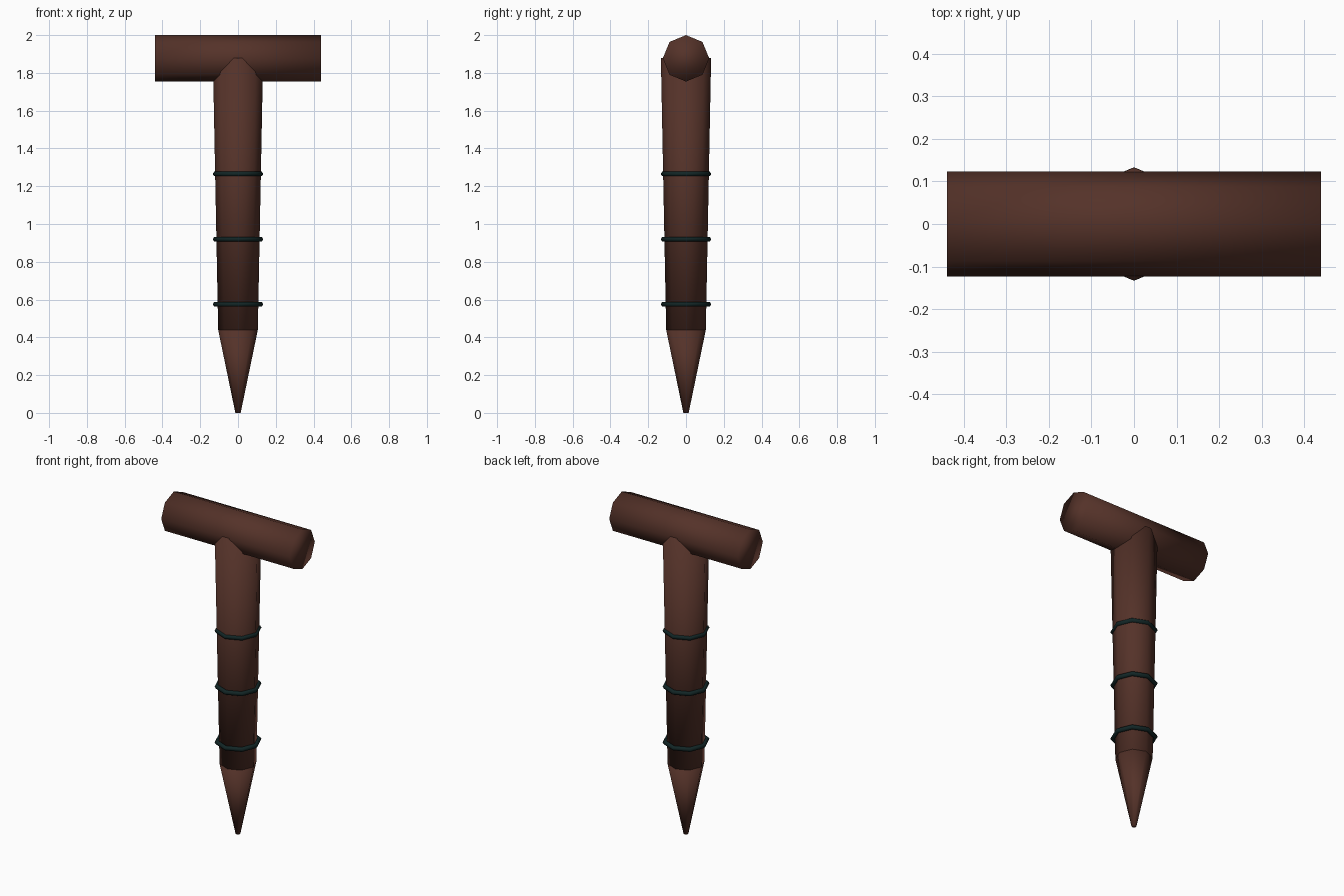
import bpy, bmesh, math

if "Cube" in bpy.data.objects:
    bpy.data.objects.remove(bpy.data.objects["Cube"])


def material(name, rgb):
    m = bpy.data.materials.new(name)
    m.diffuse_color = (*rgb, 1)
    m.use_nodes = True
    m.node_tree.nodes["Principled BSDF"].inputs["Base Color"].default_value = m.diffuse_color
    return m


wood = material("dark brown wood", (0.09, 0.032, 0.022))
cord = material("dark teal cord", (0.006, 0.019, 0.019))


def lathe(name, profile, mat, sides=8):
    """Closed low-poly solid from (radius, height) rings around z."""
    bm = bmesh.new()
    rings = [[bm.verts.new((r * math.cos(i * math.tau / sides),
                            r * math.sin(i * math.tau / sides), z))
              for i in range(sides)] for r, z in profile]
    for a, b in zip(rings, rings[1:]):
        for i in range(sides):
            j = (i + 1) % sides
            bm.faces.new((a[i], a[j], b[j], b[i]))
    bm.faces.new(rings[0][::-1])
    bm.faces.new(rings[-1])
    for f in bm.faces:
        f.smooth = True
    mesh = bpy.data.meshes.new(name)
    bm.to_mesh(mesh)
    bm.free()
    mesh.materials.append(mat)
    ob = bpy.data.objects.new(name, mesh)
    bpy.context.collection.objects.link(ob)
    return ob


# Tapered shaft and pointed tip
lathe("stake_shaft", [(0.105, 0.44), (0.133, 1.88)], wood)
lathe("stake_tip", [(0.014, 0.0), (0.105, 0.44)], wood)

# Crossbar handle, laid along x
handle = lathe("handle", [(0.123, -0.44), (0.123, 0.44)], wood)
handle.rotation_euler = (0, math.pi / 2, 0)
handle.location = (0, 0, 1.877)

# Cord rings around the shaft
for n, z in enumerate((0.575, 0.92, 1.265)):
    bpy.ops.mesh.primitive_torus_add(major_segments=8, minor_segments=6,
                                     major_radius=0.12, minor_radius=0.0135,
                                     location=(0, 0, z))
    ring = bpy.context.object
    ring.name = f"cord_ring_{n + 1}"
    ring.data.materials.append(cord)
    bpy.ops.object.shade_smooth()
